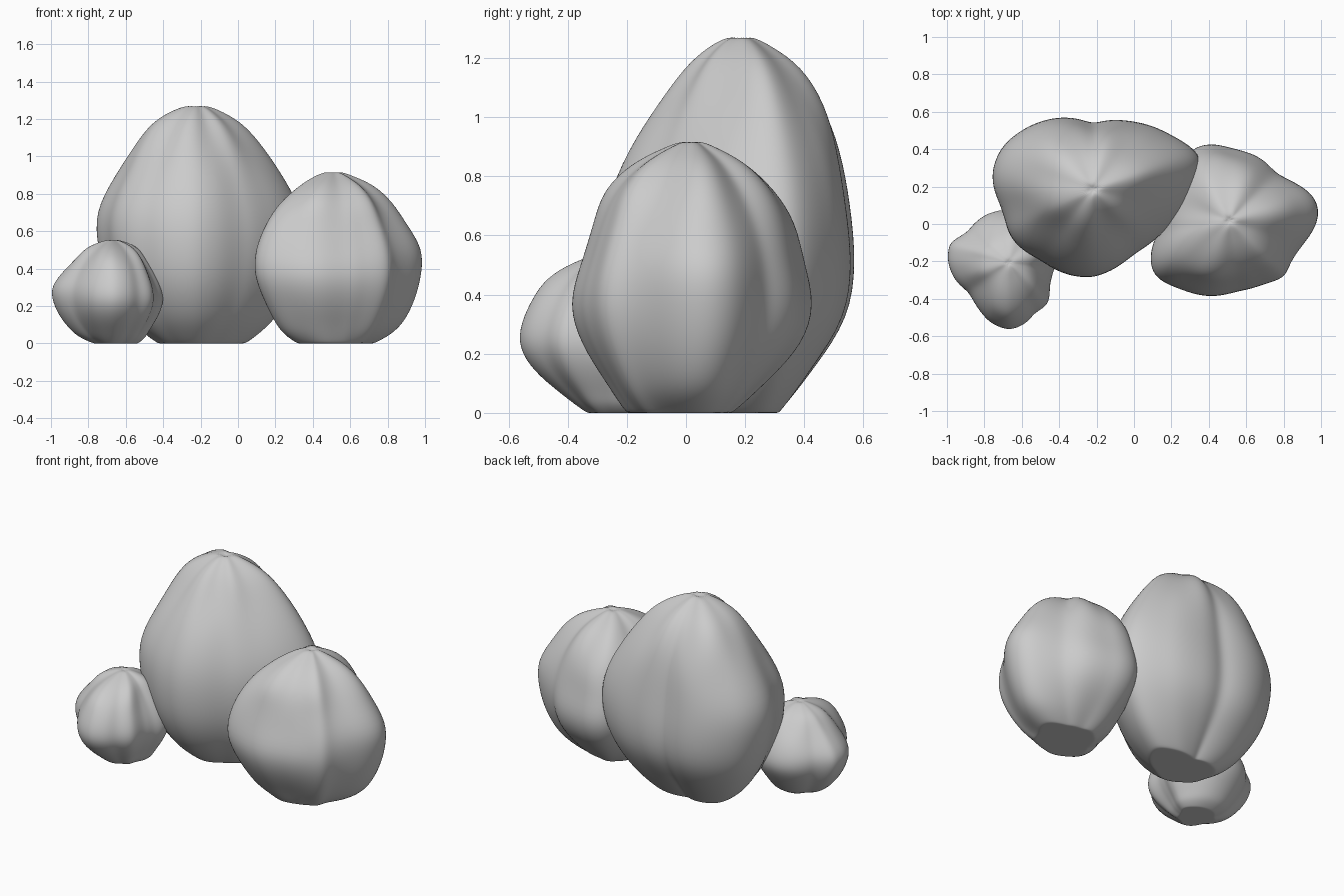
import bpy, bmesh
from math import sin, cos, pi, atan2, hypot

if "Cube" in bpy.data.objects:
    bpy.data.objects.remove(bpy.data.objects["Cube"])

SEGS = 40
LEVELS = (0, .05, .12, .25, .4, .55, .7, .82, .92, .972)


def polar(outline, px, py):
    """Return a function giving the outline radius at an angle around the pole."""
    pts = sorted((atan2(y - py, x - px) % (2 * pi), hypot(x - px, y - py)) for x, y in outline)
    pts = [(pts[-1][0] - 2 * pi, pts[-1][1])] + pts + [(pts[0][0] + 2 * pi, pts[0][1])]

    def radius(a):
        for (a0, r0), (a1, r1) in zip(pts, pts[1:]):
            if a0 <= a <= a1:
                t = (a - a0) / max(a1 - a0, 1e-6)
                return r0 + (r1 - r0) * t
        return pts[0][1]
    return radius


def rock(name, px, py, height, outline, right, back, left, front):
    """Loft rings whose plan follows the outline and whose taper follows four profiles."""
    radius = polar(outline, px, py)
    profs = [[v / max(p) for v in p] for p in (right, back, left, front)]
    bm = bmesh.new()

    def ring(level, z, scale=1.0):
        vs = []
        for i in range(SEGS):
            a = 2 * pi * i / SEGS
            c, s = cos(a), sin(a)
            w = (max(c, 0)**2, max(s, 0)**2, max(-c, 0)**2, max(-s, 0)**2)
            f = sum(wi * p[level] for wi, p in zip(w, profs))
            top = max(0, LEVELS[level] - .7) / .3
            f *= scale * (1 + .1 * top * sin(6 * a + px))
            r = radius(a) * f * 1.01
            vs.append(bm.verts.new((px + r * c, py + r * s, z)))
        return vs

    rings = [ring(0, 0, .5), ring(0, 0, .95)]
    rings += [ring(k, l * height) for k, l in enumerate(LEVELS)]
    rings.append(ring(9, height, .35))
    for lo, hi in zip(rings, rings[1:]):
        for i in range(SEGS):
            j = (i + 1) % SEGS
            bm.faces.new((lo[i], lo[j], hi[j], hi[i]))
    # close both poles, the upper one slightly dimpled
    base = bm.verts.new((px, py, 0))
    tip = bm.verts.new((px, py, height * .985))
    for i in range(SEGS):
        j = (i + 1) % SEGS
        bm.faces.new((base, rings[0][j], rings[0][i]))
        bm.faces.new((tip, rings[-1][i], rings[-1][j]))
    me = bpy.data.meshes.new(name)
    bm.to_mesh(me)
    bm.free()
    for p in me.polygons:
        p.use_smooth = True
    ob = bpy.data.objects.new(name, me)
    bpy.context.collection.objects.link(ob)
    sub = ob.modifiers.new("smooth", 'SUBSURF')
    sub.levels = sub.render_levels = 2


# tall boulder at the back
rock("large_boulder", -.22, .185, 1.275,
     [(.38, .35), (.2, .48), (0, .55), (-.22, .54), (-.45, .57), (-.62, .5), (-.73, .4),
      (-.77, .26), (-.75, .15), (-.7, .07), (-.69, -.03), (-.63, -.12), (-.5, -.2),
      (-.37, -.27), (-.23, -.29), (-.1, -.24), (0, -.16), (.12, -.08), (.2, 0),
      (.3, .12), (.35, .22)],
     right=(.27, .36, .45, .55, .60, .58, .47, .35, .24, .13),
     back=(.12, .17, .24, .365, .385, .36, .335, .285, .2, .1),
     left=(.21, .30, .38, .48, .53, .55, .44, .35, .26, .15),
     front=(.19, .27, .36, .45, .475, .46, .38, .27, .175, .1))

# medium boulder on the right
rock("medium_boulder", .51, .02, .92,
     [(1, .07), (.98, 0), (.9, -.12), (.84, -.2), (.83, -.28), (.7, -.33), (.55, -.37),
      (.41, -.4), (.25, -.36), (.12, -.3), (.08, -.25), (.09, -.13), (.13, -.05),
      (.15, .1), (.23, .3), (.32, .42), (.41, .44), (.53, .41), (.68, .36), (.77, .27),
      (.85, .23), (.95, .17)],
     right=(.22, .31, .38, .44, .475, .485, .39, .31, .21, .1),
     back=(.13, .18, .25, .37, .41, .37, .345, .285, .19, .09),
     left=(.18, .26, .31, .36, .42, .42, .36, .28, .17, .1),
     front=(.22, .25, .29, .37, .415, .365, .325, .29, .19, .09))

# small boulder on the left
rock("small_boulder", -.67, -.205, .555,
     [(-.7, .08), (-.8, .05), (-.9, -.05), (-.99, -.1), (-1, -.2), (-.96, -.3), (-.88, -.37),
      (-.83, -.46), (-.77, -.53), (-.67, -.57), (-.58, -.54), (-.52, -.46), (-.46, -.45),
      (-.45, -.33), (-.43, -.25), (-.39, -.18), (-.45, -.05), (-.6, .07)],
     right=(.14, .18, .2, .25, .285, .27, .225, .18, .14, .08),
     back=(.1, .15, .18, .23, .28, .27, .23, .18, .13, .07),
     left=(.1, .17, .22, .28, .32, .33, .26, .2, .15, .08),
     front=(.13, .17, .22, .31, .365, .355, .315, .265, .17, .08))
